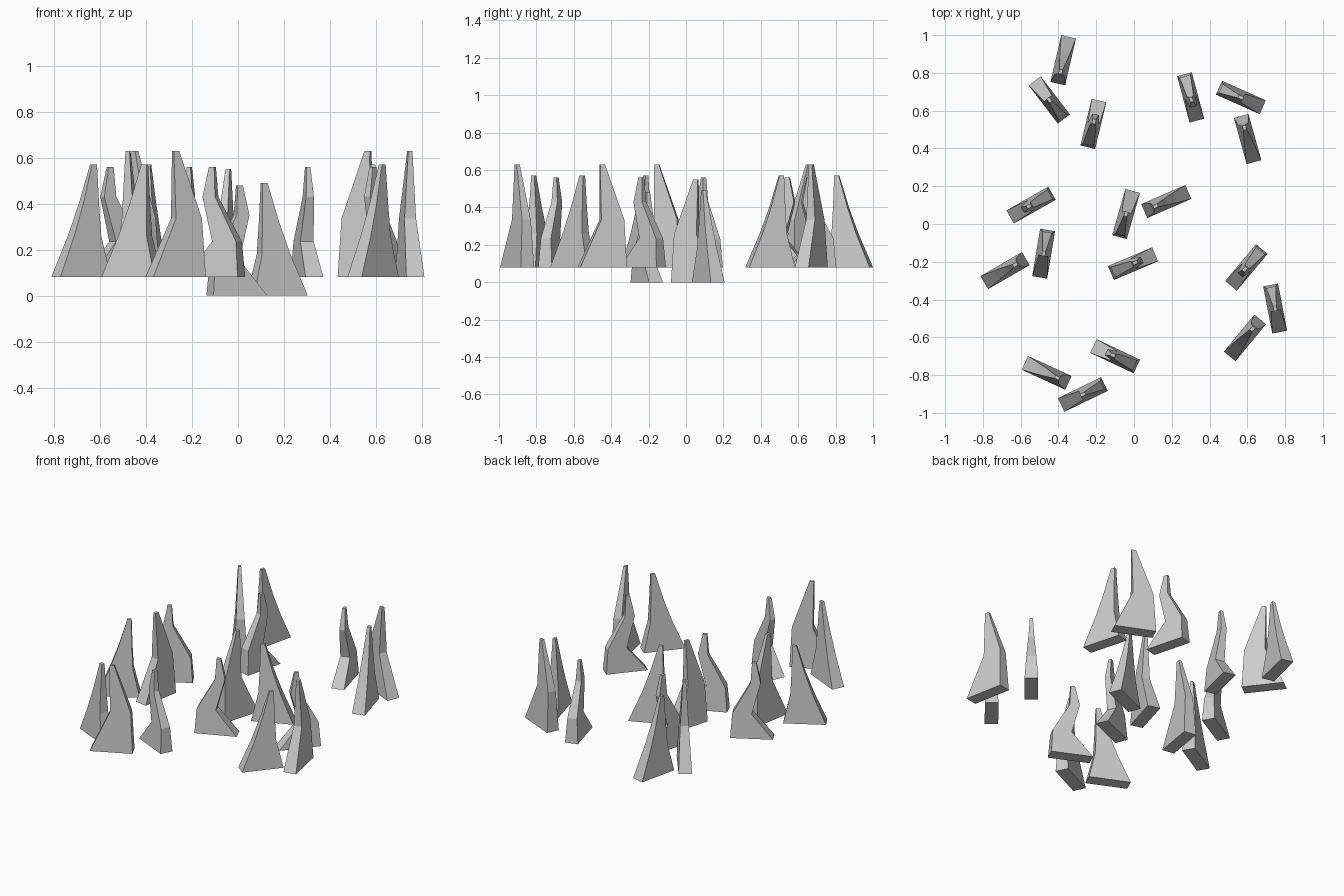
import bpy, bmesh
from math import radians
from mathutils import Matrix

if "Cube" in bpy.data.objects:
    bpy.data.objects.remove(bpy.data.objects["Cube"])

# Side profiles of the three shard types: (height, left, right)
WAVY = [(0, -.127, .127), (.155, -.115, 0), (.35, -.008, .052), (.48, 0, .025)]
TALL = [(0, -.127, .127), (.255, -.115, .01), (.55, -.013, .013)]
LEAN = [(0, -.127, .127), (.18, -.085, .05), (.32, -.079, .0), (.49, -.075, -.05)]

# Shards inside one cluster: name, profile, offset, turn
CLUSTER = [
    ("wavy_shard", WAVY, (0, 0), 23),
    ("tall_shard", TALL, (-.037, .263), 74),
    ("leaning_shard", LEAN, (.176, .329), 23.5),
]

# Clusters: x, y, z, turn
PLACES = [
    (-.005, -.21, 0, 0),
    (-.545, .10, .08, 186.5),
    (-.215, .53, .08, 53.5),
    (.30, .67, .08, -98),
    (.595, -.23, .08, -153),
    (-.10, -.70, .08, 131.8),
]


def shard_mesh(name, profile):
    """Stack rectangular sections, thinning towards the tip, and skin them."""
    bm = bmesh.new()
    top = profile[-1][0]
    rings = []
    for h, a, b in profile:
        t = .04 + (.009 - .04) * h / top
        rings.append([bm.verts.new(p) for p in
                      ((a, -t, h), (b, -t, h), (b, t, h), (a, t, h))])
    bm.faces.new(rings[0][::-1])
    bm.faces.new(rings[-1])
    for lo, hi in zip(rings, rings[1:]):
        for i in range(4):
            j = (i + 1) % 4
            bm.faces.new((lo[i], lo[j], hi[j], hi[i]))
    bmesh.ops.recalc_face_normals(bm, faces=bm.faces)
    me = bpy.data.meshes.new(name)
    bm.to_mesh(me)
    bm.free()
    return me


# Six rotated copies of the three-shard cluster
meshes = {name: shard_mesh(name, prof) for name, prof, _, _ in CLUSTER}
for n, (x, y, z, turn) in enumerate(PLACES, 1):
    base = Matrix.Translation((x, y, z)) @ Matrix.Rotation(radians(turn), 4, 'Z')
    for name, _, (dx, dy), ang in CLUSTER:
        ob = bpy.data.objects.new(f"{name}_{n}", meshes[name])
        ob.matrix_world = base @ Matrix.Translation((dx, dy, 0)) @ Matrix.Rotation(radians(ang), 4, 'Z')
        bpy.context.collection.objects.link(ob)
